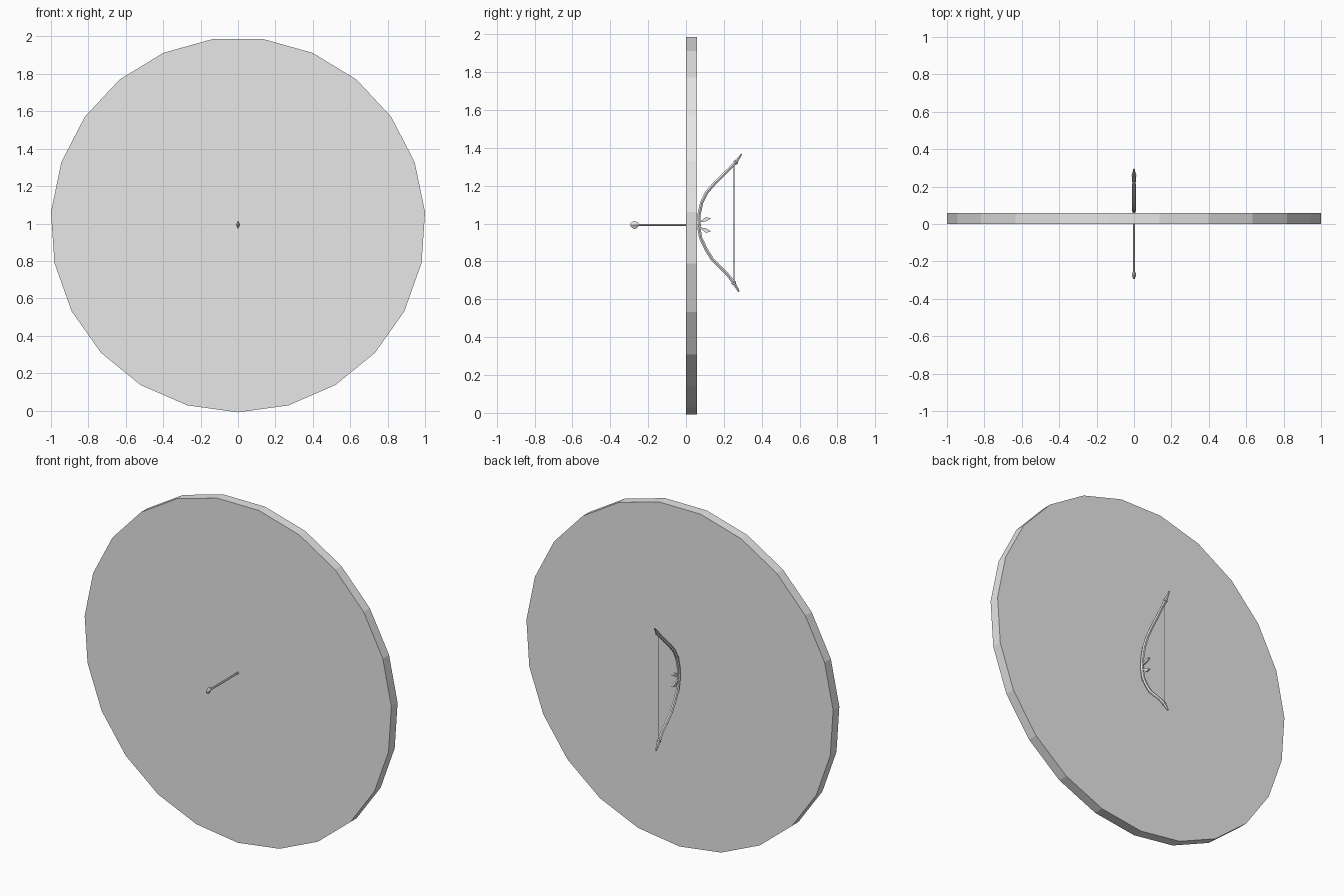
import bpy, bmesh, math
from mathutils import Vector, Matrix

cube = bpy.data.objects.get("Cube")
if cube:
    bpy.data.objects.remove(cube, do_unlink=True)

grey = bpy.data.materials.new("plain grey")
grey.use_nodes = True
grey.diffuse_color = (0.8, 0.8, 0.8, 1)
grey.node_tree.nodes["Principled BSDF"].inputs["Base Color"].default_value = (0.8, 0.8, 0.8, 1)

SIDES = 23
RADIUS = 1.0023
MID = RADIUS * math.cos(math.pi / SIDES)   # height of the disc centre


def finish(name, bm):
    bmesh.ops.recalc_face_normals(bm, faces=bm.faces)
    mesh = bpy.data.meshes.new(name)
    bm.to_mesh(mesh)
    bm.free()
    mesh.materials.append(grey)
    obj = bpy.data.objects.new(name, mesh)
    bpy.context.collection.objects.link(obj)
    return obj


def sweep(name, path, sides=6, wide=1.0, spin=0.0):
    """Tube through (y, z, radius) points in the x = 0 plane."""
    bm = bmesh.new()
    rings = []
    for i, (y, z, r) in enumerate(path):
        a, b = path[max(i - 1, 0)], path[min(i + 1, len(path) - 1)]
        along = Vector((0, b[0] - a[0], b[1] - a[1])).normalized()
        across = along.cross(Vector((1, 0, 0)))
        ring = []
        for k in range(sides):
            t = math.tau * k / sides + spin
            offset = Vector((wide * math.cos(t), 0, 0)) + across * math.sin(t)
            ring.append(bm.verts.new(Vector((0, y, z)) + offset * r))
        rings.append(ring)
    for a, b in zip(rings, rings[1:]):
        for k in range(sides):
            n = (k + 1) % sides
            bm.faces.new((a[k], a[n], b[n], b[k]))
    bm.faces.new(rings[0])
    bm.faces.new(rings[-1])
    return finish(name, bm)


# Large flat disc with a corner at the top
sweep("disc", [(0.0, MID, RADIUS), (0.058, MID, RADIUS)], SIDES, spin=math.pi / 2)

# Arrow shaft and faceted head on the front
sweep("arrow_shaft", [(-0.26, MID, 0.006), (0.08, MID, 0.006)])
sweep("arrow_head", [(-0.294, MID, 0.008), (-0.275, MID, 0.022),
                     (-0.262, MID, 0.018), (-0.25, MID, 0.007)], 4, 0.5, math.pi / 4 * 2)

# Bow limbs, tapering to the tips
bow = [(0.28, 0.64, 0.005), (0.252, 0.688, 0.011), (0.22, 0.73, 0.009),
       (0.178, 0.772, 0.010), (0.136, 0.815, 0.010), (0.104, 0.868, 0.010),
       (0.077, 0.926, 0.010), (0.067, 0.984, 0.010), (0.069, 1.048, 0.010),
       (0.083, 1.111, 0.010), (0.109, 1.164, 0.010), (0.151, 1.212, 0.010),
       (0.194, 1.254, 0.010), (0.231, 1.291, 0.009), (0.262, 1.323, 0.011),
       (0.294, 1.367, 0.004)]
sweep("bow", bow)

# String between the limb tips, with a wrapping at each end
sweep("bow_string", [(0.254, 0.685, 0.002), (0.254, 1.32, 0.002)], 4)
for name, end in (("lower_string_wrap", bow[1]), ("upper_string_wrap", bow[-2])):
    bm = bmesh.new()
    bmesh.ops.create_icosphere(bm, subdivisions=1, radius=0.014,
                               matrix=Matrix.Translation((0, end[0], end[1])))
    finish(name, bm)

# Pair of slanted vanes beside the bow grip
for name, side in (("upper_vane", 1), ("lower_vane", -1)):
    bm = bmesh.new()
    outline = [(0.068, 0.012), (0.105, 0.042), (0.132, 0.034), (0.105, 0.018)]
    layers = [[bm.verts.new((x, y, MID + side * h)) for y, h in outline]
              for x in (-0.005, 0.005)]
    for layer in layers:
        bm.faces.new(layer)
    for k in range(len(outline)):
        n = (k + 1) % len(outline)
        bm.faces.new((layers[0][k], layers[0][n], layers[1][n], layers[1][k]))
    finish(name, bm)
